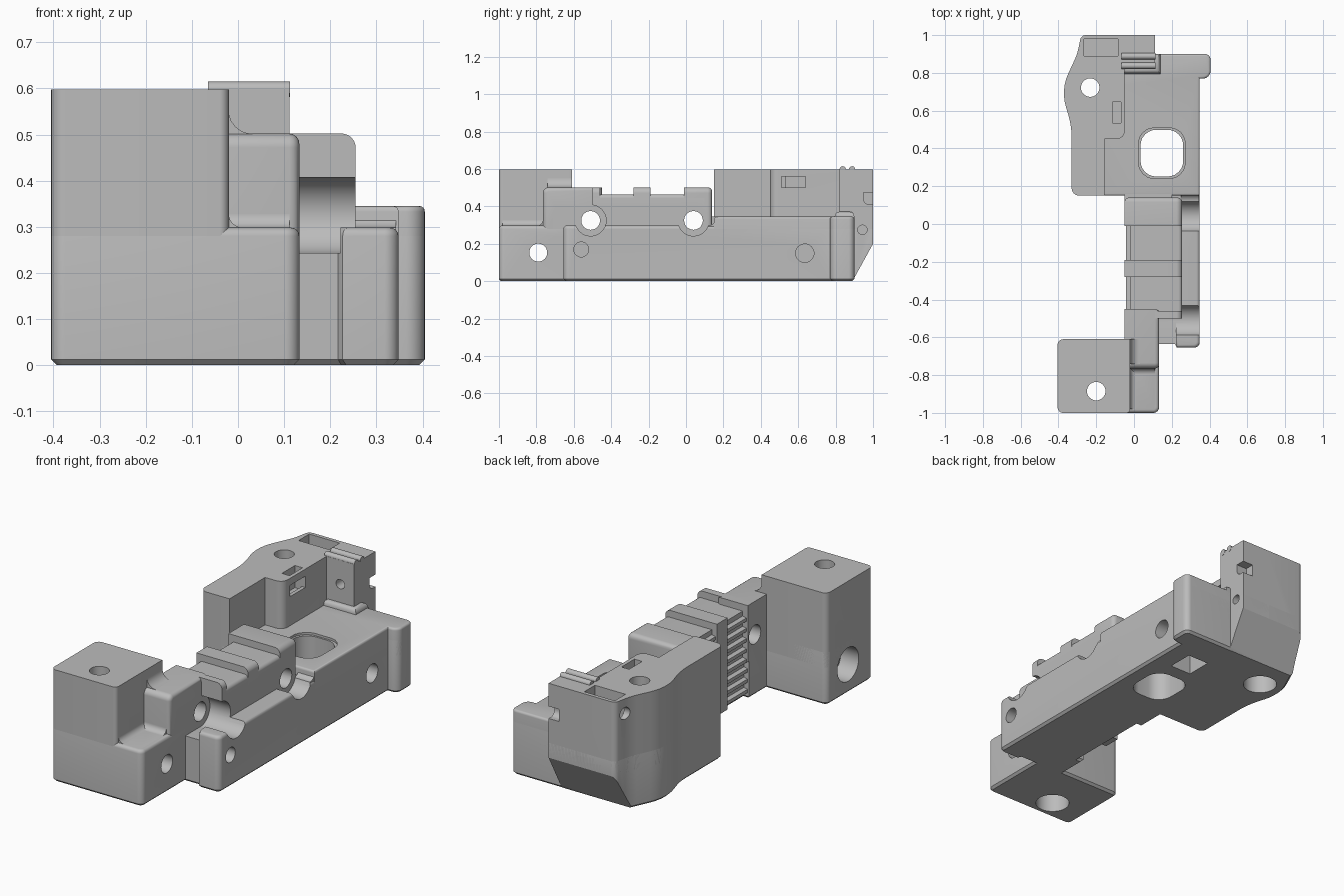
import bpy, bmesh, math
from mathutils import Vector

if "Cube" in bpy.data.objects:
    bpy.data.objects.remove(bpy.data.objects["Cube"])

grey = bpy.data.materials.new("light_grey")
grey.use_nodes = True
grey.diffuse_color = (0.5, 0.5, 0.5, 1)
grey.node_tree.nodes["Principled BSDF"].inputs["Base Color"].default_value = (0.5, 0.5, 0.5, 1)

parts, cutters = [], bpy.data.collections.new("cutters")
bpy.context.scene.collection.children.link(cutters)


def rounded(points, steps=6):
    """Replace each (a, b, radius) corner by an arc."""
    out = []
    for i, p in enumerate(points):
        c = Vector(p[:2])
        if len(p) < 3:
            out.append(c)
            continue
        u = (Vector(points[i - 1][:2]) - c).normalized()
        v = (Vector(points[(i + 1) % len(points)][:2]) - c).normalized()
        half = u.angle(v) / 2
        mid = c + (u + v).normalized() * p[2] / math.sin(half)
        start = c + u * p[2] / math.tan(half) - mid
        end = c + v * p[2] / math.tan(half) - mid
        for k in range(steps + 1):
            out.append(mid + start.lerp(end, k / steps).normalized() * p[2])
    return out


def add(name, bm, cut):
    bmesh.ops.recalc_face_normals(bm, faces=bm.faces)
    mesh = bpy.data.meshes.new(name)
    bm.to_mesh(mesh)
    bm.free()
    ob = bpy.data.objects.new(name, mesh)
    mesh.materials.append(grey)
    if cut:
        cutters.objects.link(ob)
        ob.hide_render = True
    else:
        bpy.context.scene.collection.objects.link(ob)
        parts.append(ob)


def prism(name, points, axis, lo, hi, soft_lo=0, soft_hi=0, cut=False):
    """Extrude an outline along an axis; soft_lo chamfers and soft_hi rounds an end."""
    bm = bmesh.new()
    place = {"x": lambda a, b, t: (t, a, b), "y": lambda a, b, t: (a, t, b),
             "z": lambda a, b, t: (a, b, t)}[axis]
    outline = rounded(points)
    rings = [[bm.verts.new(place(p.x, p.y, t)) for p in outline]
             for t in (lo + soft_lo, hi - soft_hi)]
    caps = [bm.faces.new(r) for r in rings]
    n = len(outline)
    for i in range(n):
        j = (i + 1) % n
        bm.faces.new((rings[0][i], rings[0][j], rings[1][j], rings[1][i]))
    bmesh.ops.recalc_face_normals(bm, faces=bm.faces)
    for cap, soft, sign, count in ((caps[0], soft_lo, -1, 1), (caps[1], soft_hi, 1, 4)):
        for k in range(count if soft else 0):
            a, b = (math.pi / 2 * q / count for q in (k, k + 1))
            bmesh.ops.inset_region(bm, faces=[cap], use_even_offset=True,
                                   thickness=soft * (math.cos(a) - math.cos(b)))
            rise = sign * soft * (math.sin(b) - math.sin(a))
            bmesh.ops.translate(bm, verts=cap.verts, vec=place(0, 0, rise))
    add(name, bm, cut)


def box(name, x, y, z, cut=False):
    prism(name, [(x[0], y[0]), (x[1], y[0]), (x[1], y[1]), (x[0], y[1])], "z", *z, cut=cut)


def rod(name, axis, centre, radius, lo, hi, cut=True, sides=32):
    a, b = centre
    ring = [(a + radius * math.cos(2 * math.pi * k / sides),
             b + radius * math.sin(2 * math.pi * k / sides)) for k in range(sides)]
    prism(name, ring, axis, lo, hi, cut=cut)


def cove(name, axis, corner, side, r, lo, hi):
    """Concave fillet in an inner corner; side is the direction away from the wall."""
    a, b = corner
    prism(name, [(a - side * 0.01, b - 0.015), (a + side * r * 1.02, b - 0.015),
                 (a + side * r * 1.02, b), (a, b, r), (a, b + r * 1.02),
                 (a - side * 0.01, b + r * 1.02)], axis, lo, hi)


# Base footprint with chamfered bottom edge
waist = [(-0.33, 0.52, 0.45), (-0.388, 0.71, 0.25), (-0.30, 0.90, 0.3), (-0.28, 1.0, 0.03)]
prism("base", [(-0.405, -1, 0.03), (0.133, -1, 0.03), (0.133, -0.635), (0.217, -0.635),
               (0.227, -0.655), (0.348, -0.655, 0.03), (0.348, 0.77), (0.405, 0.77, 0.04),
               (0.405, 0.9, 0.03), (0.112, 0.9), (0.112, 1)] + waist[::-1] +
      [(-0.33, 0.15, 0.04), (-0.05, 0.15), (-0.05, 0), (-0.02, 0), (-0.02, -0.46),
       (-0.05, -0.46), (-0.05, -0.61), (-0.405, -0.61, 0.03)],
      "z", 0, 0.298, 0.012, 0.018)

# Front mounting block and its stepped shoulder
prism("front_block", [(-0.405, -1, 0.03), (-0.02, -1, 0.02), (-0.02, -0.61),
                      (-0.405, -0.61, 0.03)], "z", 0.2, 0.598)
prism("front_shoulder", [(-0.765, 0.2), (-0.45, 0.2), (-0.45, 0.502), (-0.765, 0.502, 0.03)],
      "x", -0.05, 0.133, soft_hi=0.022)
cove("shoulder_fillet", "y", (-0.02, 0.502), 1, 0.05, -0.74, -0.61)
cove("step_side_fillet", "y", (-0.02, 0.298), 1, 0.03, -0.98, -0.75)
cove("step_back_fillet", "x", (-0.765, 0.298), -1, 0.03, -0.03, 0.112)

# Spine with raised bands and a ridged left side
prism("spine", [(-0.02, 0.2), (0.255, 0.2), (0.255, 0.465, 0.02), (-0.02, 0.465)], "y", -0.5, 0.1)
for name, left, lo, hi, soft in (("front_band", 0, -0.5, -0.46, 0),
                                 ("middle_band", -0.05, -0.28, -0.19, 0),
                                 ("rear_band", -0.05, -0.01, 0.14, 0.024)):
    prism(name, [(left, 0.2), (0.255, 0.2), (0.255, 0.502, 0.03), (left, 0.502)],
          "y", lo, hi, soft_hi=soft)
box("rear_band_foot", (-0.05, 0.2), (0.0, 0.16), (0.2, 0.345))
box("side_rib", (-0.05, 0), (-0.28, -0.19), (0.012, 0.48))
for k in range(8):
    z = 0.04 + k * 0.055
    prism("side_ridge", [(-0.01, z - 0.016), (-0.01, z + 0.016), (-0.042, z + 0.009),
                         (-0.042, z - 0.009)], "y", -0.46, 0.0)

# Rear deck, corner flange, curved wall and clamp pillar
prism("rear_deck", [(-0.2, 0.15), (0.348, 0.15), (0.348, 0.77), (0.405, 0.77, 0.04),
                    (0.405, 0.9, 0.03), (-0.2, 0.9)], "z", 0.2, 0.345, soft_hi=0.012)
cove("ledge_ramp", "x", (0.16, 0.298), -1, 0.042, 0.25, 0.343)
prism("rear_wall", [(-0.33, 0.15, 0.04), (-0.155, 0.15), (-0.155, 0.45), (-0.05, 0.45, 0.04),
                    (-0.05, 1)] + waist[::-1], "z", 0.2, 0.598)
box("clamp_pillar", (-0.06, 0.112), (0.82, 1), (0.2, 0.598))
prism("pillar_foot", [(-0.06, 0.795), (0.14, 0.795), (0.14, 0.9), (-0.06, 0.9)],
      "z", 0.3, 0.372, soft_hi=0.025)
for y in (0.838, 0.888):
    rod("clamp_ridge", "x", (y, 0.598), 0.017, -0.065, 0.113, cut=False, sides=16)

# Cross holes with bearing recesses
for y, start in ((-0.51, 0.133), (0.04, 0.255)):
    rod("cross_hole", "x", (y, 0.325), 0.05, -0.6, 0.6)
    rod("bearing_recess", "x", (y, 0.325), 0.083, start, 0.6)
box("bearing_channel", (0.133, 0.222), (-0.7, -0.51), (0.243, 0.4), cut=True)
rod("front_cross_hole", "x", (-0.79, 0.153), 0.048, -0.6, 0.6)
rod("front_cross_recess", "x", (-0.79, 0.153), 0.09, -0.6, -0.3)
rod("ledge_hole", "x", (-0.56, 0.17), 0.04, 0.2, 0.6)
rod("deck_side_hole", "x", (0.635, 0.15), 0.049, 0.1, 0.6)
rod("pillar_side_hole", "x", (0.943, 0.275), 0.025, 0.0, 0.6)
rod("wall_screw_hole", "x", (0.935, 0.52), 0.032, -0.6, -0.2)
rod("pillar_front_hole", "y", (0.03, 0.47), 0.025, 0.7, 0.9)

# Vertical holes with lower recesses
for x, y in ((-0.2, -0.885), (-0.232, 0.722)):
    rod("mount_hole", "z", (x, y), 0.049, -0.2, 0.8)
    rod("mount_recess", "z", (x, y), 0.085, -0.2, 0.1)

# Deck window with a shallow rim, pockets, notch and sloped tail
for name, grow, low in (("deck_window", 0, -0.2), ("window_rim", 0.01, 0.333)):
    x0, x1, y0, y1 = 0.035 - grow, 0.26 + grow, 0.252 - grow, 0.498 + grow
    prism(name, [(x0, y0, 0.08), (x1, y0, 0.08), (x1, y1, 0.08), (x0, y1, 0.08)],
          "z", low, 0.8, cut=True)
box("nut_slot", (0.11, 0.235), (0.575, 0.715), (-0.2, 0.22), cut=True)
box("wall_slot", (-0.115, -0.07), (0.535, 0.645), (0.48, 0.8), cut=True)
box("wall_window", (-0.1, 0), (0.51, 0.64), (0.5, 0.56), cut=True)
box("tail_pocket", (-0.265, -0.085), (0.89, 0.98), (0.46, 0.8), cut=True)
prism("pillar_notch", [(0.95, 0.41, 0.03), (1.2, 0.41), (1.2, 0.475), (0.95, 0.475)],
      "x", 0.05, 0.3, cut=True)
prism("tail_slope", [(0.835, -0.1), (1.055, 0.3), (1.2, 0.3), (1.2, -0.1)],
      "x", -0.6, 0.113, cut=True)

# Cut every part, then drop the cutters
for ob in parts:
    mod = ob.modifiers.new("cuts", "BOOLEAN")
    mod.operation, mod.operand_type, mod.solver = "DIFFERENCE", "COLLECTION", "EXACT"
    mod.collection = cutters
graph = bpy.context.evaluated_depsgraph_get()
graph.update()
results = [bpy.data.meshes.new_from_object(ob.evaluated_get(graph)) for ob in parts]
for ob, mesh in zip(parts, results):
    ob.modifiers.clear()
    ob.data = mesh
    ob.select_set(True)
for ob in list(cutters.objects):
    bpy.data.objects.remove(ob)
bpy.data.collections.remove(cutters)
bpy.context.view_layer.objects.active = parts[0]
bpy.ops.object.shade_smooth_by_angle(angle=math.radians(25))
